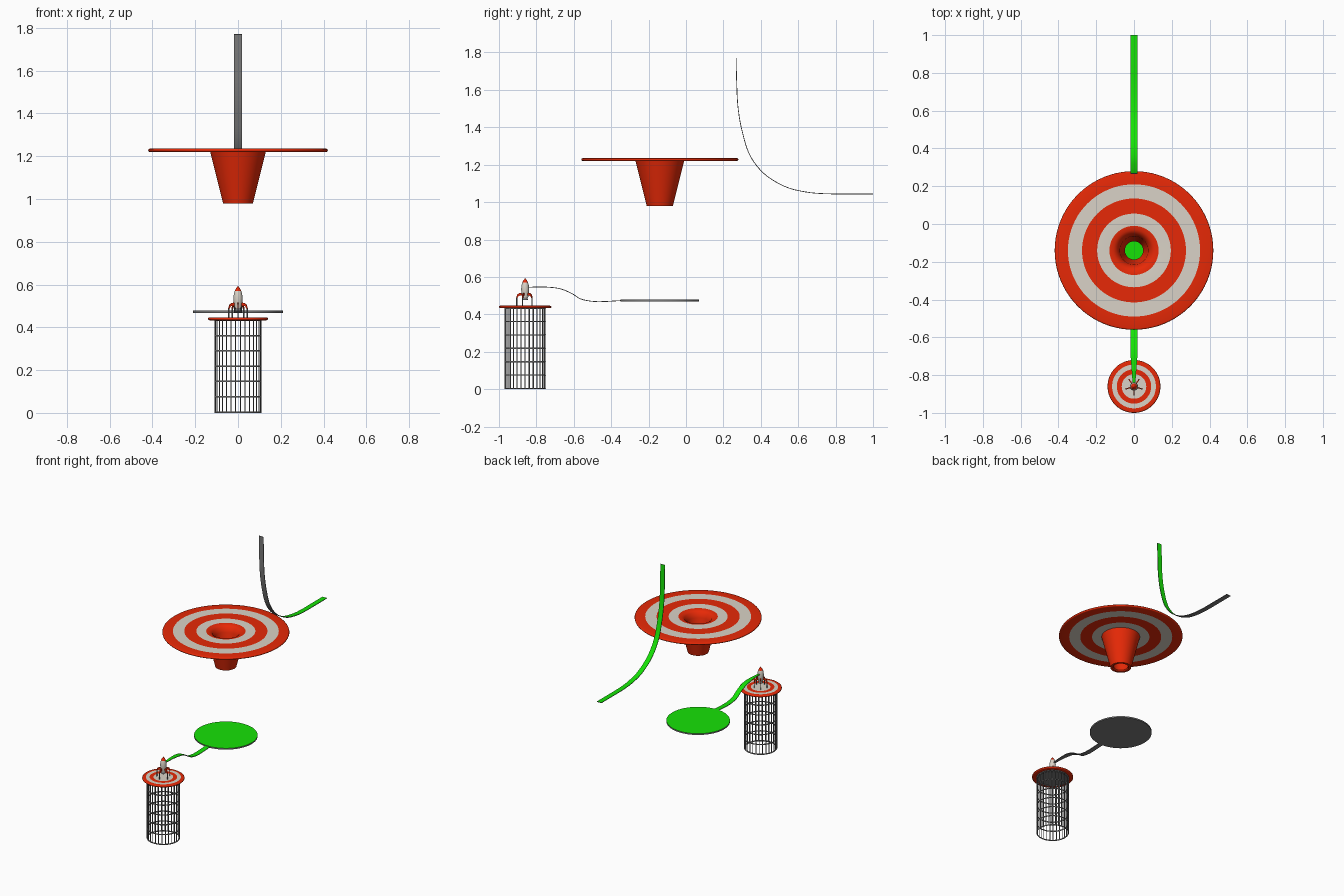
import bpy, bmesh, math
from mathutils import Vector, Matrix, geometry

if "Cube" in bpy.data.objects:
    bpy.data.objects.remove(bpy.data.objects["Cube"])


def mat(name, c):
    m = bpy.data.materials.new(name)
    m.diffuse_color = (*c, 1)
    m.use_nodes = True
    m.node_tree.nodes["Principled BSDF"].inputs["Base Color"].default_value = m.diffuse_color
    return m


RED = mat("red", (0.80, 0.022, 0.002))
WHITE = mat("warm white", (0.70, 0.65, 0.57))
GREEN = mat("green", (0.008, 0.76, 0.002))
GREY = mat("grey", (0.2, 0.2, 0.2))


def finish(bm, name, mats, smooth=40):
    bmesh.ops.remove_doubles(bm, verts=bm.verts, dist=1e-5)
    bmesh.ops.recalc_face_normals(bm, faces=bm.faces)
    me = bpy.data.meshes.new(name)
    bm.to_mesh(me)
    bm.free()
    for m in mats:
        me.materials.append(m)
    ob = bpy.data.objects.new(name, me)
    bpy.context.collection.objects.link(ob)
    if smooth:
        bpy.context.view_layer.objects.active = ob
        ob.select_set(True)
        bpy.ops.object.shade_smooth_by_angle(angle=math.radians(smooth))
        ob.select_set(False)
    return ob


def lathe(bm, prof, cy, n=64, rule=None, closed=True):
    """Revolve (radius, z) points around a vertical axis at y = cy."""
    rings = []
    for k in range(n):
        a = 2 * math.pi * k / n
        rings.append([bm.verts.new((r * math.cos(a), cy + r * math.sin(a), z)) for r, z in prof])
    for k in range(n):
        A, B = rings[k], rings[(k + 1) % n]
        for i in range(len(prof) if closed else len(prof) - 1):
            j = (i + 1) % len(prof)
            (r0, z0), (r1, z1) = prof[i], prof[j]
            if r0 < 1e-6 and r1 < 1e-6:
                continue
            if r0 < 1e-6:
                vs = [A[i], B[j], A[j]]
            elif r1 < 1e-6:
                vs = [A[i], B[i], A[j]]
            else:
                vs = [A[i], B[i], B[j], A[j]]
            f = bm.faces.new(vs)
            if rule:
                f.material_index = rule((r0 + r1) / 2, (z0 + z1) / 2)


def rod(bm, x, y, z0, z1, r, n=6):
    bmesh.ops.create_cone(bm, cap_ends=True, segments=n, radius1=r, radius2=r, depth=z1 - z0,
                          matrix=Matrix.Translation((x, y, (z0 + z1) / 2)))


def stripe_rule(cuts):
    # Alternates red and white, starting red at the outer rim
    return lambda r, z: sum(r < c for c in cuts) % 2


def round_edge(R, z0, z1):
    h, c = (z1 - z0) / 2, (z1 + z0) / 2
    return [(R - h + h * math.cos(a), c + h * math.sin(a))
            for a in [math.pi / 2 - math.pi * i / 6 for i in range(7)]]


def ribbon(name, pts, width, thick, taper=None):
    """Strip along a (y, z) path: green on the upper side, grey elsewhere."""
    p = [Vector(q) for q in pts]
    p = [2 * p[0] - p[1]] + p + [2 * p[-1] - p[-2]]
    path = []
    for i in range(1, len(p) - 2):
        a, b = p[i], p[i + 1]
        ta, tb = (p[i + 1] - p[i - 1]) / 6, (p[i + 2] - p[i]) / 6
        seg = geometry.interpolate_bezier(a, a + ta, b - tb, b, 7)
        path += [v.to_2d() for v in seg[:-1]]
    path.append(p[-2])
    bm = bmesh.new()
    secs = []
    for i, q in enumerate(path):
        t = (path[min(i + 1, len(path) - 1)] - path[max(i - 1, 0)]).normalized()
        nrm = Vector((-t.y, t.x)) * thick / 2
        w = width / 2
        if taper:
            w *= min(1, taper + (1 - taper) * i / 10)
        up, dn = q + nrm, q - nrm
        secs.append([bm.verts.new((x, s.x, s.y)) for x, s in ((-w, up), (w, up), (w, dn), (-w, dn))])
    for A, B in zip(secs, secs[1:]):
        for k in range(4):
            f = bm.faces.new((A[k], A[(k + 1) % 4], B[(k + 1) % 4], B[k]))
            f.material_index = 0 if k == 0 else 1
    for s in (secs[0], secs[-1]):
        bm.faces.new(s).material_index = 1
    finish(bm, name, [GREEN, GREY], 30)


# Large striped disc with a hollow funnel
CY = -0.14
cuts = [0.35, 0.275, 0.195, 0.13]
big = [(0.075, 1.19), (0.09, 1.222), (0.108, 1.233), (0.13, 1.235)] + [(c, 1.235) for c in cuts[2::-1]]
big += round_edge(0.42, 1.22, 1.235) + [(c, 1.22) for c in cuts]
big += [(0.07, 0.98), (0.054, 0.98), (0.048, 0.987), (0.052, 1.0)]
stripes = stripe_rule(cuts)
bm = bmesh.new()
lathe(bm, big, CY, 80, lambda r, z: 0 if r < 0.13 else stripes(r, z))
finish(bm, "striped_funnel_disc", [RED, WHITE])

# Green round platform, grey underneath
bm = bmesh.new()
lathe(bm, [(0, 0.478), (0.21, 0.478), (0.21, 0.468), (0, 0.468)], CY, 64,
      lambda r, z: 0 if z > 0.477 else 1, closed=False)
finish(bm, "green_platform", [GREEN, GREY])

# Two tracks
ribbon("tall_curved_track", [(0.268, 1.77), (0.271, 1.64), (0.278, 1.508), (0.30, 1.38), (0.342, 1.25),
                             (0.42, 1.15), (0.53, 1.083), (0.636, 1.055), (0.74, 1.045),
                             (0.87, 1.044), (1.0, 1.044)], 0.036, 0.004)
ribbon("lower_track", [(-0.845, 0.545), (-0.754, 0.546), (-0.674, 0.537), (-0.61, 0.511), (-0.567, 0.484),
                       (-0.513, 0.471), (-0.45, 0.468), (-0.34, 0.474)], 0.036, 0.004, 0.4)

# Small striped top of the tower, grey inside the cage
TY = -0.86
cuts = [0.116, 0.091, 0.065]
top = [(0, 0.446)] + [(c, 0.446) for c in cuts[::-1]] + round_edge(0.14, 0.433, 0.446)
top += [(0.11, 0.433), (0, 0.433)]
tower_stripes = stripe_rule(cuts)
bm = bmesh.new()
lathe(bm, top, TY, 64, lambda r, z: tower_stripes(r, z) if z > 0.445 else (2 if r < 0.11 else 0),
      closed=False)
finish(bm, "striped_tower_top", [RED, WHITE, GREY])

# Wire cage tower
bm = bmesh.new()
N = 30
for k in range(N):
    a = 2 * math.pi * k / N
    rod(bm, 0.107 * math.cos(a), TY + 0.107 * math.sin(a), 0.002, 0.437, 0.003)
for k in range(7):
    z = 0.004 + 0.0715 * k
    lathe(bm, [(0.107 + 0.004 * math.cos(t), z + 0.004 * math.sin(t))
               for t in [math.pi / 3 * i for i in range(6)]], TY, 60)
finish(bm, "wire_cage", [GREY], 60)

# Rocket body, red nose and grey nozzle
bm = bmesh.new()
lathe(bm, [(0, 0.476), (0.016, 0.476), (0.011, 0.49), (0.016, 0.49), (0.020, 0.515), (0.0215, 0.535),
           (0.0195, 0.555), (0.0155, 0.57), (0.009, 0.583), (0.004, 0.588), (0, 0.595)], TY, 24,
      lambda r, z: 1 if z > 0.57 else (2 if z < 0.49 else 0), closed=False)
finish(bm, "rocket_body", [WHITE, RED, GREY])

# Five slim rocket fins with thin legs
fin = [(0.014, 0.516), (0.03, 0.514), (0.042, 0.506), (0.048, 0.487),
       (0.042, 0.487), (0.035, 0.499), (0.014, 0.501)]
fins, legs = bmesh.new(), bmesh.new()
for k in range(5):
    a = -math.pi / 2 + 2 * math.pi * k / 5
    M = Matrix.Translation((0, TY, 0)) @ Matrix.Rotation(a, 4, 'Z')
    L = [fins.verts.new(M @ Vector((r, -0.003, z))) for r, z in fin]
    R = [fins.verts.new(M @ Vector((r, 0.003, z))) for r, z in fin]
    fins.faces.new(L)
    fins.faces.new(R[::-1])
    for i in range(len(fin)):
        j = (i + 1) % len(fin)
        fins.faces.new((L[i], R[i], R[j], L[j]))
    q = M @ Vector((0.045, 0, 0))
    rod(legs, q.x, q.y, 0.445, 0.489, 0.003, 8)
finish(fins, "rocket_fins", [RED], 30)
finish(legs, "rocket_legs", [GREY], 40)
